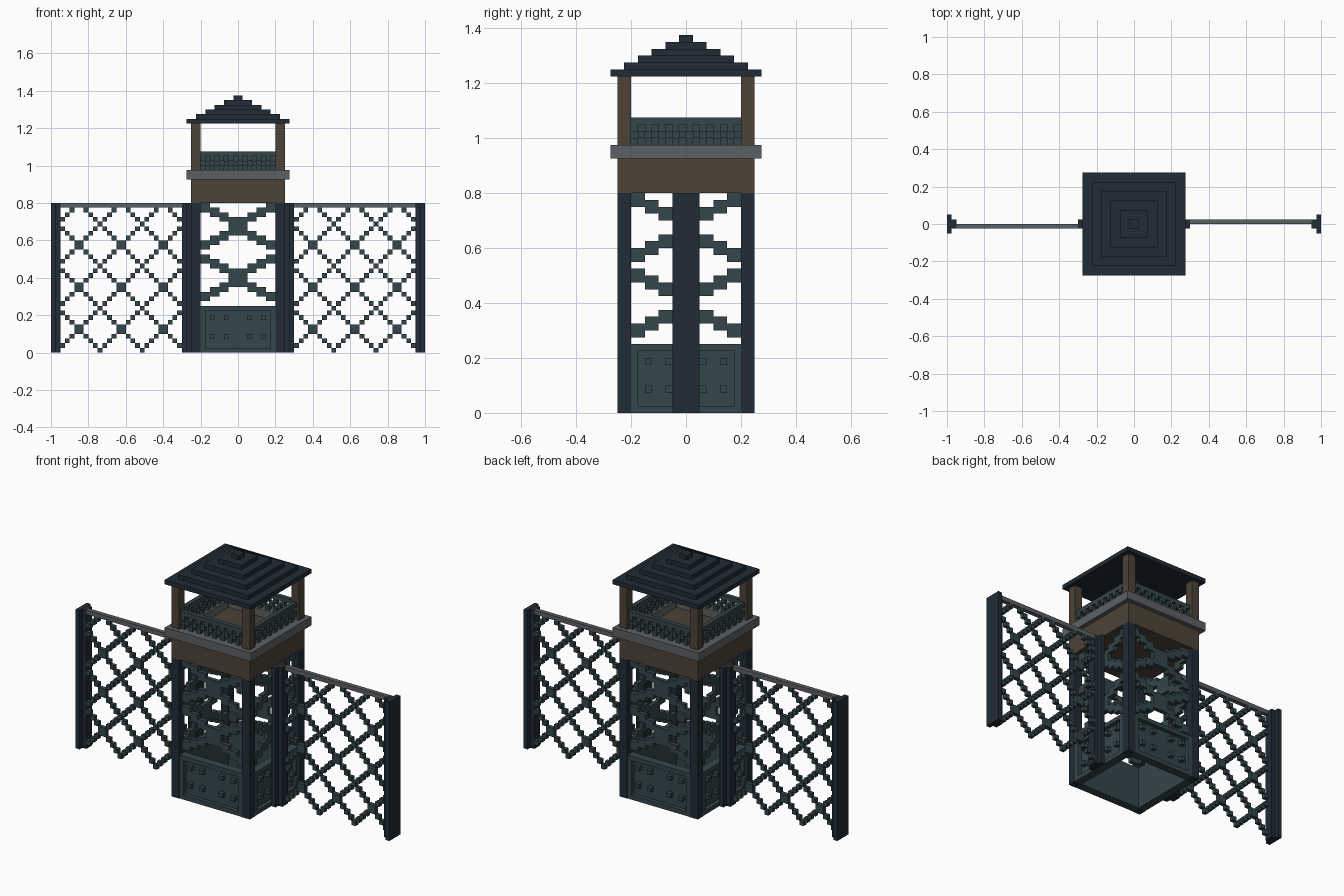
import bpy
import bmesh
from mathutils import Matrix, Vector
from math import pi

cube = bpy.data.objects.get("Cube")
if cube:
    bpy.data.objects.remove(cube, do_unlink=True)

U = 0.025  # block size


def material(name, rgb):
    m = bpy.data.materials.new(name)
    m.use_nodes = True
    m.diffuse_color = (*rgb, 1)
    bsdf = next(n for n in m.node_tree.nodes if n.type == 'BSDF_PRINCIPLED')
    bsdf.inputs["Base Color"].default_value = (*rgb, 1)
    bsdf.inputs["Roughness"].default_value = 0.8
    return m


NAVY = material("dark navy", (0.0150, 0.0250, 0.0370))
TEAL = material("slate teal", (0.0340, 0.0610, 0.0700))
BROWN = material("weathered brown", (0.0750, 0.0560, 0.0380))
GREY = material("stone grey", (0.1070, 0.1170, 0.1270))


def build(name, boxes, mat, turns=(0,)):
    """Boxes are (x0, x1, y0, y1, z0, z1), repeated at quarter turns about z."""
    bm = bmesh.new()
    for t in turns:
        rot = Matrix.Rotation(t * pi / 2, 4, 'Z')
        for x0, x1, y0, y1, z0, z1 in boxes:
            centre = Vector(((x0 + x1) / 2, (y0 + y1) / 2, (z0 + z1) / 2))
            size = (x1 - x0, y1 - y0, z1 - z0, 1)
            bmesh.ops.create_cube(
                bm, size=1,
                matrix=rot @ Matrix.Translation(centre) @ Matrix.Diagonal(size))
    mesh = bpy.data.meshes.new(name)
    bm.to_mesh(mesh)
    bm.free()
    mesh.materials.append(mat)
    obj = bpy.data.objects.new(name, mesh)
    bpy.context.collection.objects.link(obj)
    return obj


ALL = (0, 1, 2, 3)
BOTH = (0, 2)

# Tower legs and upper posts
build("tower_legs", [(-0.25, -0.2, -0.25, -0.2, 0, 0.8)], NAVY, ALL)
build("roof_posts", [(-0.25, -0.2, -0.25, -0.2, 0.975, 1.225)], BROWN, ALL)

# Base panels with a raised border and bolts
build("base_panels", [(-0.2, 0.2, -0.225, -0.2, 0, 0.25)], TEAL, ALL)
build("panel_borders", [
    (-0.2, 0.2, -0.248, -0.225, 0, U),
    (-0.2, 0.2, -0.248, -0.225, 0.25 - U, 0.25),
    (-0.2, -0.2 + U, -0.248, -0.225, U, 0.25 - U),
    (0.2 - U, 0.2, -0.248, -0.225, U, 0.25 - U)], TEAL, ALL)
build("panel_bolts", [
    (x - U / 2, x + U / 2, -0.25, -0.225, z - U / 2, z + U / 2)
    for x in (-0.1375, -0.0625, 0.0625, 0.1375)
    for z in (0.0875, 0.1875)], TEAL, ALL)

# Stepped cross braces, two per side
braces = []
for low in (0.275, 0.55):
    for c in range(4):
        for z in (low + c * U, low + (8 - c) * U):
            for x in (-0.2 + 2 * c * U, 0.2 - 2 * (c + 1) * U):
                braces.append((x, x + 2 * U, -0.225, -0.2, z, z + 2 * U))
build("cross_braces", braces, TEAL, ALL)

# Cabin floor and surrounding ledge
build("platform_base", [(-0.25, 0.25, -0.25, 0.25, 0.8, 0.93)], BROWN)
build("platform_ledge", [(-0.275, 0.2, -0.275, -0.2, 0.925, 0.975)], GREY, ALL)

# Railings: top bar over a chequered infill
rail = [(-0.2, 0.2, -0.235, -0.21, 1.05, 1.075)]
for i in range(16):
    for k in range(3):
        if (i + k) % 2 == 0:
            x, z = -0.2 + i * U, 0.975 + k * U
            rail.append((x, x + U, -0.235, -0.21, z, z + U))
build("railings", rail, TEAL, ALL)

# Stepped roof
roof = []
for k in range(6):
    r = 0.275 - 0.05 * k
    roof.append((-r, r, -r, r, 1.225 + k * U, 1.25 + k * U))
build("stepped_roof", roof, NAVY)

# Fence posts beside the tower and at the far ends
build("fence_posts", [
    (-1.0, -0.975, -0.05, 0.05, 0, 0.8),
    (-0.975, -0.95, -0.025, 0.025, 0, 0.8),
    (-0.3, -0.275, -0.025, 0.025, 0, 0.8),
    (-0.275, -0.25, -0.05, 0.05, 0, 0.8)], NAVY, BOTH)

# Fence top rails and diagonal lattice
build("fence_rails", [(-0.95, -0.3, -U, 0, 0.775, 0.8)], GREY, BOTH)
lattice = []
for i in range(26):
    for k in range(31):
        if (i - k) % 9 == 8 or (i + k) % 9 == 8:
            x, z = -0.95 + i * U, k * U
            lattice.append((x, x + U, -U, 0, z, z + U))
build("fence_lattice", lattice, TEAL, BOTH)
